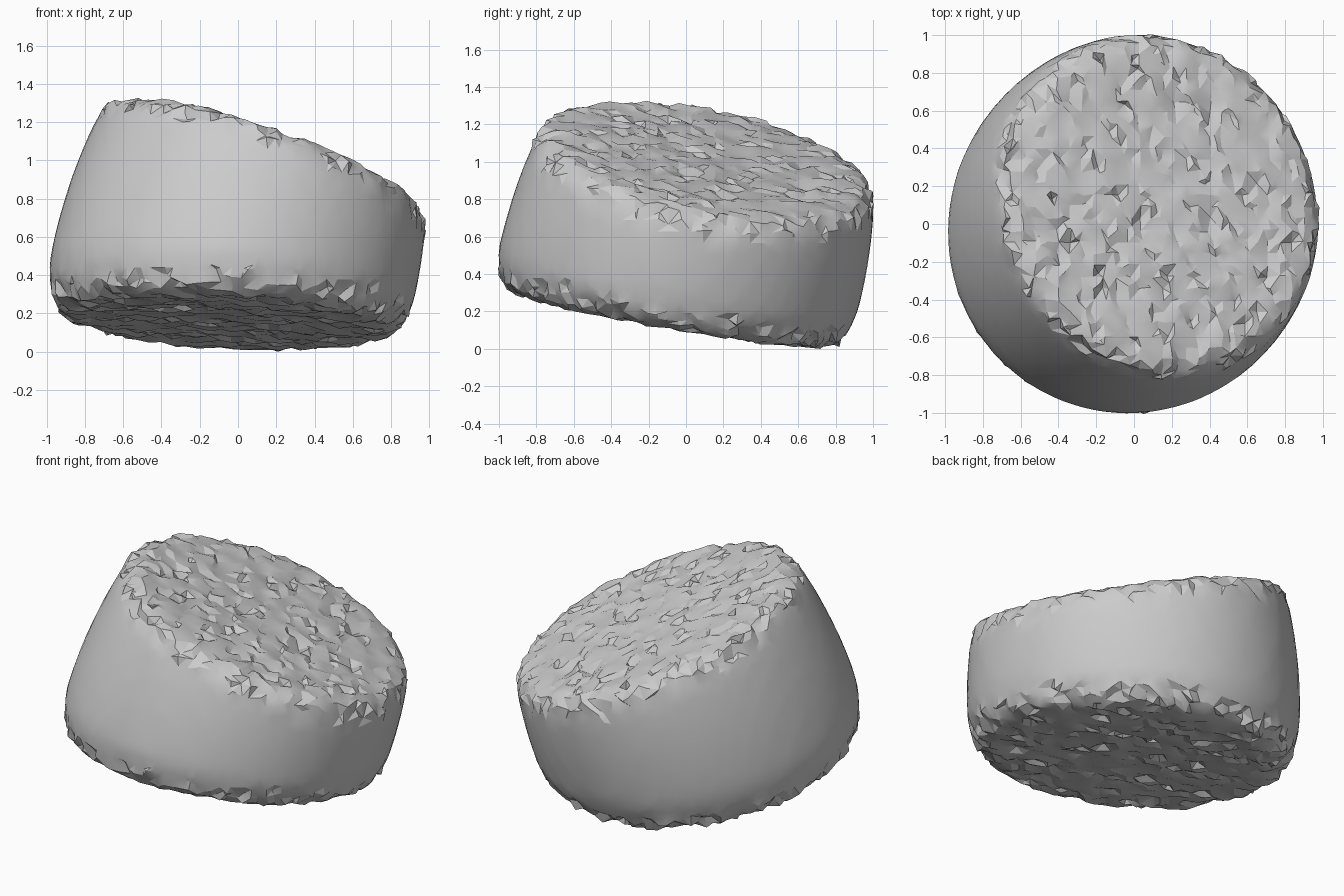
import bpy
import bmesh
import math
import random
from mathutils import Vector

random.seed(7)
cube = bpy.data.objects.get("Cube")
if cube:
    bpy.data.objects.remove(cube, do_unlink=True)

SEGMENTS = 72


def top_height(x, y):
    return 1.112 - 0.355 * x - 0.21 * y


def bottom_height(x, y):
    return 0.16 - 0.058 * x - 0.175 * y


def wall_point(angle, t, scale):
    """Point on the leaning, bulging wall; t runs from lower to upper cut."""
    x, y = math.cos(angle), math.sin(angle)
    # Foot flares out at the tall corner
    flare = 0.06 * (1 - t) * max(0, math.cos(angle - math.radians(225))) ** 2
    for _ in range(25):
        z = bottom_height(x, y) * (1 - t) + top_height(x, y) * t
        rise = z - 0.5
        swell = flare - 0.2 * rise * rise
        x = math.cos(angle) * (0.96 + swell) * scale + 0.15 * rise
        y = math.sin(angle) * (0.982 + swell) * scale + 0.155 * rise - 0.005
    return Vector((x, y, z))


def stone_colour():
    mat = bpy.data.materials.new("stone_grey")
    colour = (0.6, 0.6, 0.6, 1)
    mat.use_nodes = True
    mat.diffuse_color = colour
    node = mat.node_tree.nodes["Principled BSDF"]
    node.inputs["Base Color"].default_value = colour
    return mat


# Leaning, bulging body between two tilted cuts
profile = [(0, 0.9), (0.05, 0.95), (0.13, 0.985), (0.22, 1)]
profile += [(0.22 + 0.07 * i, 1) for i in range(1, 10)]
profile += [(0.91, 0.995), (0.97, 0.975), (1, 0.945)]
bm = bmesh.new()
rings = []
for t, scale in profile:
    rings.append([bm.verts.new(wall_point(math.tau * i / SEGMENTS, t, scale))
                  for i in range(SEGMENTS)])
for low, high in zip(rings, rings[1:]):
    for i in range(SEGMENTS):
        j = (i + 1) % SEGMENTS
        bm.faces.new((low[i], low[j], high[j], high[i]))
bm.faces.new(rings[-1])
bm.faces.new(rings[0][::-1])
bmesh.ops.recalc_face_normals(bm, faces=bm.faces)
mesh = bpy.data.meshes.new("cut_stone")
bm.to_mesh(mesh)
bm.free()
stone = bpy.data.objects.new("cut_stone", mesh)
bpy.context.collection.objects.link(stone)
bpy.context.view_layer.objects.active = stone
stone.select_set(True)

# Even grid of facets over the whole stone
remesh = stone.modifiers.new("facets", 'REMESH')
remesh.mode = 'VOXEL'
remesh.voxel_size = 0.062
bpy.ops.object.modifier_apply(modifier=remesh.name)

# Chipped cuts and ragged rims, wall left smooth
bm = bmesh.new()
bm.from_mesh(stone.data)
for v in bm.verts:
    x, y, z = v.co
    above = top_height(x, y) - z
    below = z - bottom_height(x, y)
    gap = min(above, below)
    if gap > 0.11:
        continue
    on_rim = gap > 0.03
    side = 0.015 if on_rim else 0.008
    lift = 0.025 if on_rim else 0.013
    v.co += Vector((random.uniform(-side, side),
                    random.uniform(-side, side),
                    random.uniform(-lift, lift)))
    # Occasional pits on the two cuts
    if not on_rim and random.random() < 0.03:
        v.co.z -= math.copysign(0.03, below - above)
bmesh.ops.triangulate(bm, faces=bm.faces)

# Rest the stone on the ground
lowest = min(v.co.z for v in bm.verts)
bmesh.ops.translate(bm, verts=bm.verts, vec=(0, 0, -lowest))
bm.to_mesh(stone.data)
bm.free()
stone.data.materials.clear()
stone.data.materials.append(stone_colour())
bpy.ops.object.shade_smooth_by_angle(angle=math.radians(20))
